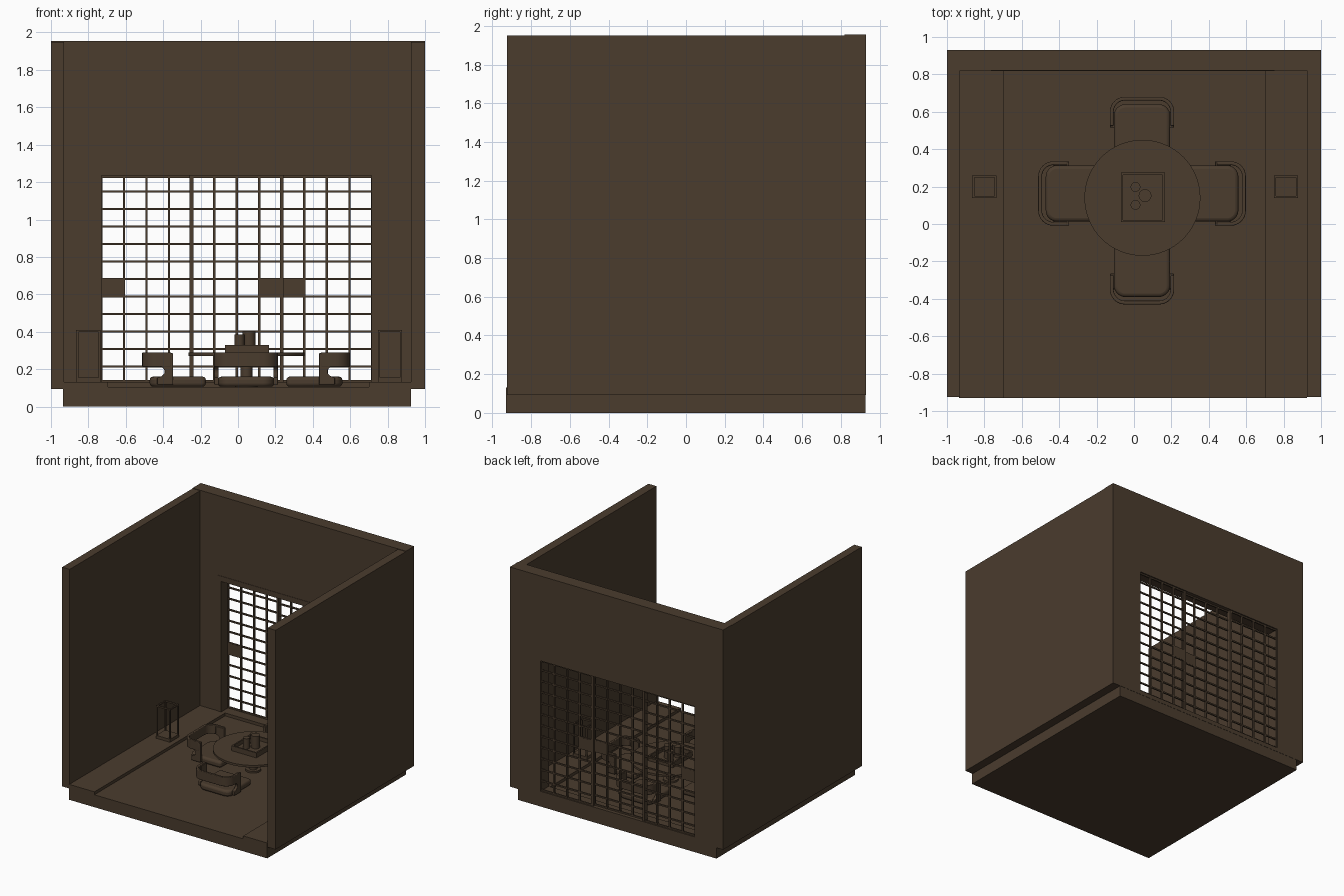
import bpy, bmesh, math
from mathutils import Matrix, Vector

if "Cube" in bpy.data.objects:
    bpy.data.objects.remove(bpy.data.objects["Cube"])

mat = bpy.data.materials.new("dark_brown")
mat.diffuse_color = (0.069, 0.045, 0.027, 1)
mat.use_nodes = True
mat.node_tree.nodes["Principled BSDF"].inputs["Base Color"].default_value = mat.diffuse_color


def finish(name, bm, smooth=False, bevel=0):
    bmesh.ops.recalc_face_normals(bm, faces=bm.faces)
    me = bpy.data.meshes.new(name)
    bm.to_mesh(me)
    bm.free()
    me.materials.append(mat)
    ob = bpy.data.objects.new(name, me)
    bpy.context.collection.objects.link(ob)
    if bevel:
        m = ob.modifiers.new("bevel", 'BEVEL')
        m.width, m.segments, m.limit_method = bevel, 3, 'ANGLE'
    if smooth:
        bpy.ops.object.select_all(action='DESELECT')
        ob.select_set(True)
        bpy.context.view_layer.objects.active = ob
        bpy.ops.object.shade_smooth_by_angle(angle=math.radians(40))
    return ob


def boxes(name, spans, bevel=0):
    """One object from (x0, x1, y0, y1, z0, z1) spans."""
    bm = bmesh.new()
    for x0, x1, y0, y1, z0, z1 in spans:
        m = Matrix.Translation(((x0 + x1) / 2, (y0 + y1) / 2, (z0 + z1) / 2)) @ Matrix.Diagonal((x1 - x0, y1 - y0, z1 - z0, 1))
        bmesh.ops.create_cube(bm, size=1, matrix=m)
    return finish(name, bm, bevel=bevel)


def prism(name, pts, axis, lo, hi, smooth=False, bevel=0):
    """Extrude a closed outline along one axis."""
    def place(a, b, c):
        return {'x': (c, a, b), 'y': (a, c, b), 'z': (a, b, c)}[axis]
    bm = bmesh.new()
    f = bm.faces.new([bm.verts.new(place(a, b, lo)) for a, b in pts])
    r = bmesh.ops.extrude_face_region(bm, geom=[f])
    vs = [v for v in r['geom'] if isinstance(v, bmesh.types.BMVert)]
    bmesh.ops.translate(bm, verts=vs, vec=Vector(place(0, 0, hi - lo)))
    return finish(name, bm, smooth, bevel)


def cylinder(name, x, y, z0, z1, r, n=48):
    bm = bmesh.new()
    bmesh.ops.create_cone(bm, cap_ends=True, segments=n, radius1=r, radius2=r, depth=z1 - z0,
                          matrix=Matrix.Translation((x, y, (z0 + z1) / 2)))
    return finish(name, bm, smooth=True)


def arc(cx, cy, r, a0, a1, n=8):
    return [(cx + r * math.cos(math.radians(a0 + (a1 - a0) * i / n)),
             cy + r * math.sin(math.radians(a0 + (a1 - a0) * i / n))) for i in range(n + 1)]


# Room shell: stepped floor, side walls, back wall with doorway
prism("floor_base", [(-.935, 0), (.925, 0), (.925, .13), (.70, .13), (.70, .105),
                     (-.695, .105), (-.695, .13), (-.935, .13)], 'y', -.93, .928)
boxes("left_wall", [(-1, -.93, -.925, .82, .093, 1.95)])
boxes("right_wall", [(.925, 1, -.925, .82, .093, 1.95)])
prism("back_wall", [(-1, .093), (-.765, .093), (-.765, 1.28), (.75, 1.28), (.75, .093),
                    (1, .093), (1, 1.954), (-1, 1.954)], 'y', .82, .93)
boxes("door_sill", [(-.765, .75, .82, .93, .093, .13)])
prism("door_frame", [(-.765, .13), (-.73, .13), (-.73, 1.235), (.713, 1.235), (.713, .13),
                     (.75, .13), (.75, 1.28), (-.765, 1.28)], 'y', .817, .93)

# Three sliding lattice panels, the middle one on its own track
P, X0, T = .1205, -.73, .006
rows = [.136] + [.214 + .0936 * k for k in range(11)] + [1.229]
for k, (name, filled) in enumerate([("left", 0), ("middle", 3), ("right", 0)]):
    y0 = .885 if k == 1 else .905
    y1 = y0 + .016
    xa = X0 + 4 * P * k
    spans = []
    for i in range(5):
        c = xa + P * i
        t = .01 if (i == 0 and k > 0) or (i == 4 and k < 2) else T
        spans.append((c - t, c + t, y0, y1, .13, 1.235))
    for z in rows:
        spans.append((xa, xa + 4 * P, y0 + .002, y1 - .002, z - T, z + T))
    fx = xa + P * filled
    spans.append((fx, fx + P, y0 + .001, y1 - .001, rows[5], rows[6]))
    boxes(name + "_lattice_panel", spans)

# Round pedestal table
TX, TY = .045, .14
cylinder("table_top", TX, TY, .27, .288, .31, 64)
cylinder("table_column", TX, TY, .11, .27, .032, 32)
cylinder("table_foot", TX, TY, .104, .12, .06, 32)

# Tray with a raised rim, holding a pot and two cups
a, b, c, d, w = -.07, .165, .01, .275, .012
boxes("tray", [(a, b, c, d, .288, .298), (a, a + w, c, d, .288, .33), (b - w, b, c, d, .288, .33),
               (a + w, b - w, c, c + w, .288, .33), (a + w, b - w, d - w, d, .288, .33)])
cylinder("tea_pot", .059, .152, .298, .402, .034, 32)
cylinder("front_cup", .008, .102, .298, .385, .026, 32)
cylinder("back_cup", .008, .198, .298, .385, .026, 32)

# Floor lanterns: open square frames on a base plate
for side, lx in (("left", -.80), ("right", .813)):
    h, ly, t = .065, .20, .011
    spans = [(lx - h, lx + h, ly - h + .005, ly + h - .005, .13, .155)]
    for sx in (-1, 1):
        px = sorted((lx + sx * h, lx + sx * (h - t)))
        for sy in (-1, 1):
            spans.append((*px, *sorted((ly + sy * (h - .005), ly + sy * (h - .005 - t))), .13, .41))
        spans.append((*px, ly - h + .005, ly + h - .005, .398, .41))
        spans.append((lx - h, lx + h, *sorted((ly + sx * (h - .005), ly + sx * (h - .005 - t))), .398, .41))
    boxes(side + "_lantern", spans)

# Legless chairs, modelled facing -y with the back towards +y, then turned
for name, cx, cy, ang in (("back", .043, .125, 0), ("left", .043, .163, 90),
                          ("front", .043, .125, 180), ("right", .043, .163, 270)):
    seat = (arc(.125, .24, .025, -90, 0, 4) + arc(.09, .455, .06, 0, 90)
            + arc(-.09, .455, .06, 90, 180) + arc(-.125, .24, .025, 180, 270, 4))
    parts = [prism(name + "_chair_seat", seat, 'z', .106, .16, True, .018)]
    # wrap-around back rest: thick U-shaped band
    outer = [(.172, .40)] + arc(.092, .475, .08, 0, 90) + arc(-.092, .475, .08, 90, 180) + [(-.172, .40)]
    inner = [(-.152, .40)] + arc(-.092, .475, .06, 180, 90) + arc(.092, .475, .06, 90, 0) + [(.152, .40)]
    parts.append(prism(name + "_chair_back", outer + inner, 'z', .212, .29, True, .005))
    # curved side supports
    strut = [(.39, .285), (.39, .118), (.475, .118), (.475, .155), (.45, .163), (.436, .178),
             (.436, .195), (.448, .21), (.47, .22), (.47, .285)]
    for s, lo in (("a", .146), ("b", -.171)):
        parts.append(prism(name + "_chair_support_" + s, strut, 'x', lo, lo + .025, True, .004))
    for p in parts:
        p.matrix_world = Matrix.Translation((cx, cy, 0)) @ Matrix.Rotation(math.radians(ang), 4, 'Z')
